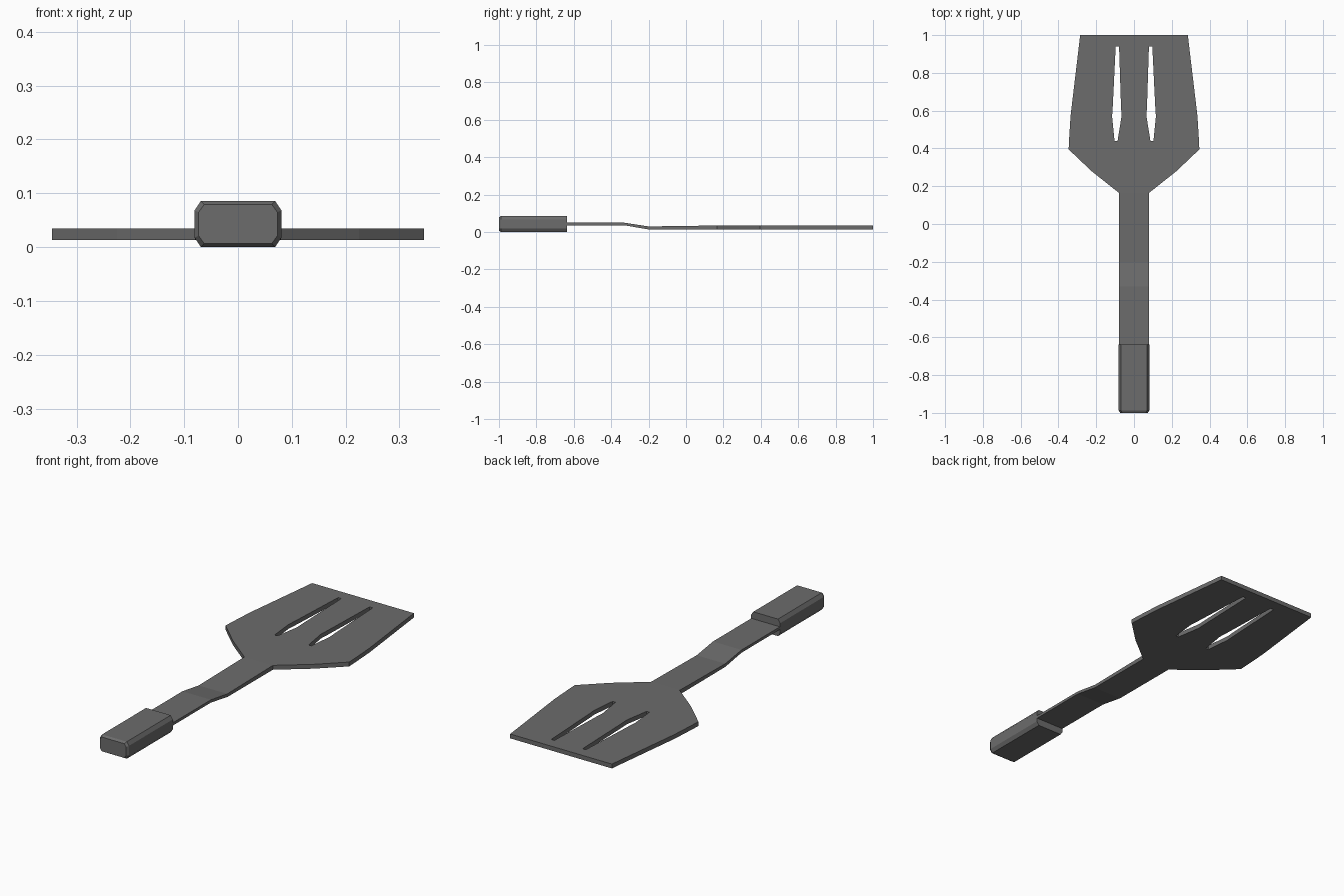
import bpy, bmesh, math

if "Cube" in bpy.data.objects:
    bpy.data.objects.remove(bpy.data.objects["Cube"], do_unlink=True)

grey = bpy.data.materials.new("dark_grey")
grey.use_nodes = True
COLOUR = (0.15, 0.15, 0.15, 1)
grey.diffuse_color = COLOUR
grey.node_tree.nodes["Principled BSDF"].inputs["Base Color"].default_value = COLOUR


def finish(bm, name):
    bmesh.ops.recalc_face_normals(bm, faces=bm.faces)
    mesh = bpy.data.meshes.new(name)
    bm.to_mesh(mesh)
    bm.free()
    obj = bpy.data.objects.new(name, mesh)
    mesh.materials.append(grey)
    bpy.context.collection.objects.link(obj)
    return obj


# Rows along the length: y, half width, slot inner x, slot outer x, bottom z, top z
ROWS = [
    (-0.660, 0.080, 0.030, 0.055, 0.036, 0.050),
    (-0.330, 0.080, 0.030, 0.055, 0.036, 0.050),
    (-0.200, 0.080, 0.030, 0.055, 0.014, 0.030),
    (0.165, 0.080, 0.030, 0.055, 0.013, 0.035),
    (0.280, 0.225, 0.060, 0.090, 0.013, 0.035),
    (0.395, 0.346, 0.085, 0.105, 0.013, 0.035),
    (0.440, 0.344, 0.087, 0.103, 0.013, 0.035),
    (0.570, 0.336, 0.066, 0.116, 0.013, 0.035),
    (0.630, 0.329, 0.069, 0.112, 0.013, 0.035),
    (0.940, 0.292, 0.079, 0.097, 0.013, 0.035),
    (1.000, 0.285, 0.079, 0.097, 0.013, 0.035),
]

# Slotted blade and stepped shaft in one sheet, thickened downwards
bm = bmesh.new()
grid = [[bm.verts.new((x, y, top)) for x in (-w, -b, -a, a, b, w)]
        for y, w, a, b, low, top in ROWS]
for r in range(len(ROWS) - 1):
    in_slot_rows = 0.44 <= ROWS[r][0] < 0.94
    for c in range(5):
        if in_slot_rows and c in (1, 3):
            continue
        bm.faces.new((grid[r][c], grid[r][c + 1], grid[r + 1][c + 1], grid[r + 1][c]))
new = bmesh.ops.extrude_face_region(bm, geom=bm.faces[:], use_keep_orig=True)
for v in new["geom"]:
    if isinstance(v, bmesh.types.BMVert):
        row = min(ROWS, key=lambda q: abs(q[0] - v.co.y))
        v.co.z = row[4]
finish(bm, "blade_and_shaft")

# Grip: chamfered block, with its outer end slightly drawn in
def octagon(bm, y, hw, hz, cx, cz, mid=0.043):
    pts = [(hw, hz - cz), (hw - cx, hz), (-hw + cx, hz), (-hw, hz - cz),
           (-hw, -hz + cz), (-hw + cx, -hz), (hw - cx, -hz), (hw, -hz + cz)]
    return [bm.verts.new((x, y, mid + z)) for x, z in pts]

bm = bmesh.new()
rings = [octagon(bm, -1.0, 0.073, 0.036, 0.010, 0.014),
         octagon(bm, -0.988, 0.081, 0.043, 0.012, 0.018),
         octagon(bm, -0.637, 0.081, 0.043, 0.012, 0.018)]
for lo, hi in zip(rings, rings[1:]):
    for i in range(8):
        j = (i + 1) % 8
        bm.faces.new((lo[i], lo[j], hi[j], hi[i]))
bm.faces.new(rings[0])
bm.faces.new(rings[-1])
finish(bm, "grip")
